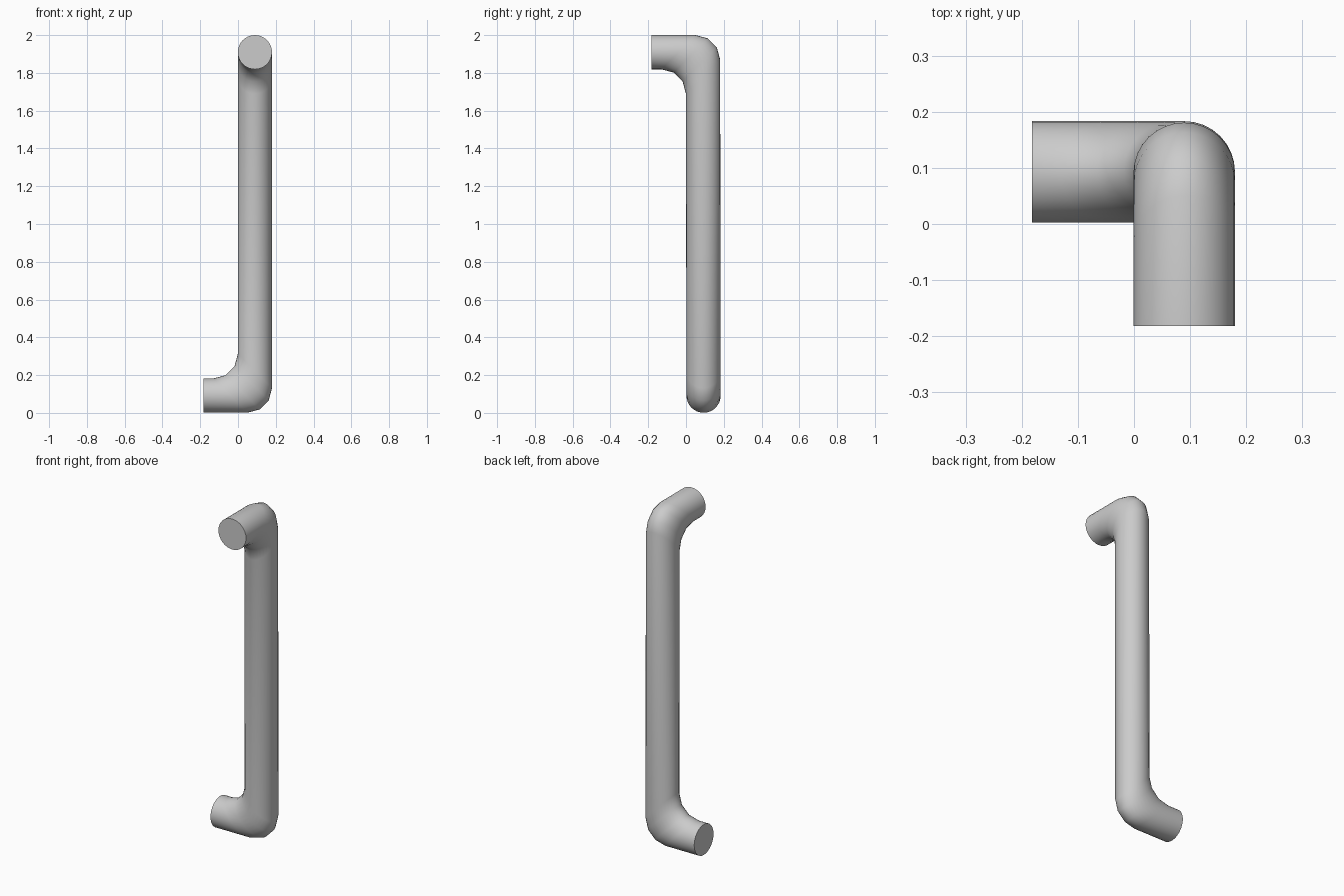
import bpy, bmesh
from math import sin, cos, pi
from mathutils import Vector

if "Cube" in bpy.data.objects:
    bpy.data.objects.remove(bpy.data.objects["Cube"])

R = 0.0905      # pipe radius
SIDES = 32      # sides round the pipe
BEND = 0.13     # corner fillet radius
STEPS = 3       # segments in each bend
END = -0.182    # open end of each short leg


def fillet(start, corner, end):
    """Round a right-angled corner with a short arc."""
    u = (start - corner).normalized()
    v = (end - corner).normalized()
    centre = corner + (u + v) * BEND
    angles = [i * pi / 2 / STEPS for i in range(STEPS + 1)]
    return [centre - v * BEND * cos(t) - u * BEND * sin(t) for t in angles]


bm = bmesh.new()
strands = []
for i in range(SIDES):
    a = 2 * pi * i / SIDES
    dx, dy = R * cos(a), R * sin(a)
    # lengthwise line of the pipe: lower leg, mitred corners, upper leg
    low = Vector((0.0895 + dx, 0.0930 + dy, R + 0.001 - dx))
    high = Vector((0.0895 + dx, 0.0900 + dy, 2 - R + dy))
    first = Vector((END, low.y, low.z))
    last = Vector((high.x, END, high.z))
    line = [first] + fillet(first, low, high) + fillet(low, high, last) + [last]
    strands.append([bm.verts.new(p) for p in line])

# pipe wall
for i in range(SIDES):
    p, q = strands[i], strands[(i + 1) % SIDES]
    for j in range(len(p) - 1):
        bm.faces.new((p[j], q[j], q[j + 1], p[j + 1]))
# flat end caps
bm.faces.new([s[0] for s in strands])
bm.faces.new([s[-1] for s in strands])
bmesh.ops.recalc_face_normals(bm, faces=bm.faces)

mesh = bpy.data.meshes.new("bent_pipe")
bm.to_mesh(mesh)
bm.free()
pipe = bpy.data.objects.new("bent_pipe", mesh)
bpy.context.collection.objects.link(pipe)
bpy.context.view_layer.objects.active = pipe
pipe.select_set(True)
bpy.ops.object.shade_smooth_by_angle(angle=pi / 4)
